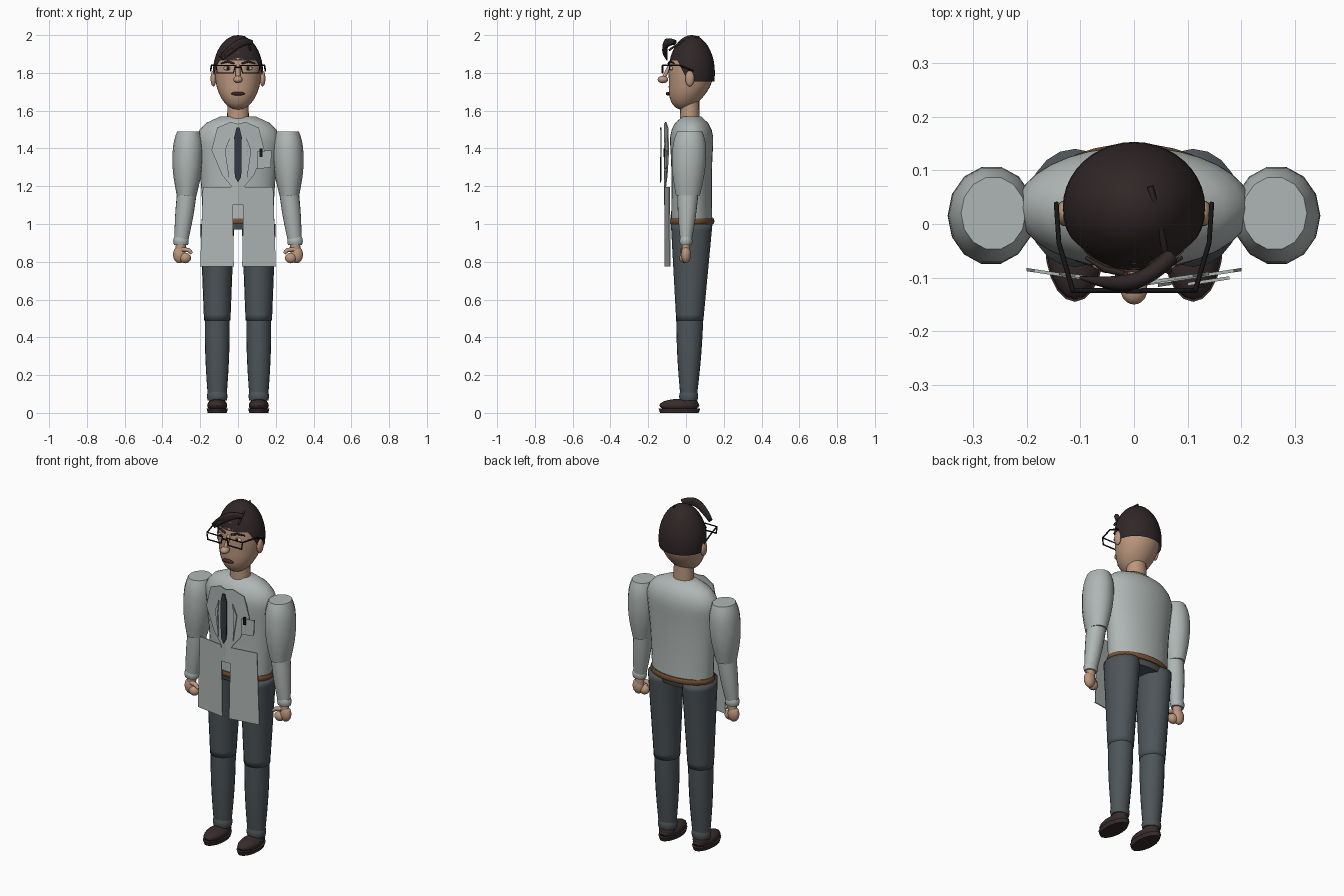
import bpy, bmesh, math
from mathutils import Matrix, Vector

cube = bpy.data.objects.get("Cube")
if cube:
    bpy.data.objects.remove(cube)


def material(name, red, green, blue):
    mat = bpy.data.materials.new(name)
    mat.use_nodes = True
    mat.diffuse_color = (red, green, blue, 1)
    shader = mat.node_tree.nodes["Principled BSDF"]
    shader.inputs["Base Color"].default_value = mat.diffuse_color
    return mat


cloth = material("pale grey cloth", .43, .47, .46)
trouser = material("slate cloth", .075, .09, .1)
hair = material("dark brown hair", .03, .02, .02)
skin = material("skin", .5, .31, .21)
leather = material("brown leather", .18, .085, .035)
shoe = material("dark shoe leather", .04, .025, .025)
navy = material("navy tie", .035, .04, .055)
black = material("black plastic", .008, .008, .009)
lip = material("dark lips", .06, .02, .02)
ivory = material("eye ivory", .55, .5, .35)


def select_only(obj):
    bpy.ops.object.select_all(action='DESELECT')
    bpy.context.view_layer.objects.active = obj
    obj.select_set(True)


def finish(bm, name, mat, smooth_angle=50):
    bmesh.ops.recalc_face_normals(bm, faces=bm.faces)
    mesh = bpy.data.meshes.new(name)
    bm.to_mesh(mesh)
    bm.free()
    mesh.materials.append(mat)
    obj = bpy.data.objects.new(name, mesh)
    bpy.context.collection.objects.link(obj)
    select_only(obj)
    bpy.ops.object.shade_smooth_by_angle(angle=math.radians(smooth_angle))
    return obj


def limb(name, mat, start, end, start_radius, end_radius, bulge=0, dome=0, sides=20, smooth_angle=50):
    """Elliptical column; bulge swells the middle, dome rounds off the last quarter."""
    bm = bmesh.new()
    steps = 16
    previous = None
    for step in range(steps + 1):
        t = step / steps
        centre = Vector(start).lerp(Vector(end), t)
        radius = Vector(start_radius).lerp(Vector(end_radius), t)
        swell = bulge * math.sin(math.pi * t)
        cap = max(0, 4 * t - 3)
        shrink = math.sqrt(1 - dome * cap * cap)
        ring = []
        for side in range(sides):
            angle = math.tau * side / sides
            offset = Vector((math.cos(angle) * (radius.x + swell), math.sin(angle) * (radius.y + swell), 0))
            ring.append(bm.verts.new(centre + offset * shrink))
        if previous:
            for side in range(sides):
                after = (side + 1) % sides
                bm.faces.new((previous[side], previous[after], ring[after], ring[side]))
        else:
            bm.faces.new(ring)
        previous = ring
    bm.faces.new(previous)
    return finish(bm, name, mat, smooth_angle)


def ball_mesh(centre, size, segments=20):
    bm = bmesh.new()
    bmesh.ops.create_uvsphere(bm, u_segments=segments, v_segments=segments // 2, radius=1)
    bmesh.ops.scale(bm, vec=Vector(size), verts=bm.verts)
    bmesh.ops.translate(bm, vec=Vector(centre), verts=bm.verts)
    return bm


def ball(name, mat, centre, size):
    return finish(ball_mesh(centre, size), name, mat)


def plate(name, mat, outline, y, slope=.15, thickness=.006):
    """Thin front plate from (x, z) points, swept back away from the centre line."""
    bm = bmesh.new()
    face = bm.faces.new([bm.verts.new((x, y + slope * abs(x), z)) for x, z in outline])
    result = bmesh.ops.extrude_face_region(bm, geom=[face])
    moved = [item for item in result["geom"] if isinstance(item, bmesh.types.BMVert)]
    bmesh.ops.translate(bm, vec=(0, thickness, 0), verts=moved)
    return finish(bm, name, mat)


def tube(name, mat, points, radius, taper=1, cyclic=False, smooth=False):
    """Round rod through the points; taper is the relative radius at the last point."""
    curve = bpy.data.curves.new(name, 'CURVE')
    curve.dimensions = '3D'
    curve.bevel_depth = radius
    curve.bevel_resolution = 1
    curve.use_fill_caps = True
    spline = curve.splines.new('NURBS' if smooth else 'POLY')
    spline.points.add(len(points) - 1)
    for point, position in zip(spline.points, points):
        point.co = (*position, 1)
    spline.points[-1].radius = taper
    spline.use_cyclic_u = cyclic
    spline.use_endpoint_u = True
    spline.order_u = 3
    curve.materials.append(mat)
    obj = bpy.data.objects.new(name, curve)
    bpy.context.collection.objects.link(obj)
    select_only(obj)
    bpy.ops.object.convert(target='MESH')
    return bpy.context.view_layer.objects.active


# Torso, hips, belt and neck
middle = .03
limb("torso", cloth, (0, middle, 1), (0, middle, 1.57), (.185, .11), (.24, .125), bulge=-.01, dome=.85, sides=32)
limb("hips", trouser, (0, middle, .97), (0, middle, 1.01), (.15, .1), (.18, .11), sides=32)
limb("belt", leather, (0, middle, 1), (0, middle, 1.03), (.19, .116), (.19, .116), bulge=.004, sides=32)
limb("neck", skin, (0, .02, 1.55), (0, .02, 1.66), (.058, .052), (.055, .05))

# Head, with the jaw pushed forward
bm = ball_mesh((0, .025, 1.8), (.122, .118, .195), segments=32)
for vert in bm.verts:
    vert.co.y -= max(0, 1.75 - vert.co.z) * .3
finish(bm, "head", skin)

# Hair cap: a dome trimmed to a hairline that drops in front of the ears
nape, forehead = 1.755, 1.865
slant = Vector((0, 1, .5))
temple = Vector((0, .01, nape))
up = Vector((0, 0, 1))
bm = ball_mesh((0, .03, 1.8), (.133, .123, .2), segments=40)
for point, normal in ((up * nape, up), (up * forehead, up), (temple, slant)):
    bmesh.ops.bisect_plane(bm, geom=bm.verts[:] + bm.edges[:] + bm.faces[:], plane_co=point, plane_no=normal)
bare = []
for face in bm.faces:
    centre = face.calc_center_median()
    in_front = (centre - temple).dot(slant) < 0
    if centre.z < nape or (in_front and centre.z < forehead):
        bare.append(face)
bmesh.ops.delete(bm, geom=bare, context='FACES')
finish(bm, "hair_cap", hair)

# Swept fringe and parting ridge
strands = 6
for strand in range(strands):
    t = strand / strands
    root = Vector((.07, -.06, 1.96)) - Vector((.03, .02, 0)) * t
    crest = Vector((.03, -.1, 1.98)) - Vector((.02, .01, .03)) * t
    sweep = Vector((-.04, -.115, 1.935)) - Vector((.01, 0, .035)) * t
    tip = Vector((-.1, -.1, 1.885)) + Vector((.02, 0, -.02)) * t
    tube("fringe_strand", hair, (root, crest, sweep, tip), .015, taper=.2, smooth=True)
tube("parting_ridge", hair, [(.03, .07, 1.99), (.05, 0, 1.985), (.065, -.09, 1.92)], .006, smooth=True)

# Nose and mouth
ball("nose_tip", skin, (0, -.122, 1.765), (.025, .028, .02))
tube("nose_bridge", skin, [(0, -.085, 1.84), (0, -.12, 1.77)], .012)
ball("lips", lip, (0, -.095, 1.69), (.036, .012, .01))

# Tie, pocket, pen and glasses bridge
plate("tie", navy, [(-.008, 1.51), (.008, 1.51), (.02, 1.46), (.017, 1.25), (0, 1.22), (-.017, 1.25), (-.02, 1.46)],
      -.138)
plate("chest_pocket", cloth, [(.1, 1.385), (.178, 1.39), (.174, 1.3), (.1, 1.29)], -.13)
plate("pen", black, [(.115, 1.4), (.13, 1.4), (.13, 1.355), (.115, 1.355)], -.137)
rim = .0045
tube("glasses_bridge", black, [(-.016, -.125, 1.83), (.016, -.125, 1.83)], rim)

# Left half of the face
lens_y = -.124
left_parts = [
    ball("left_ear", skin, (.13, .02, 1.77), (.015, .024, .042)),
    ball("left_eye", ivory, (.053, -.077, 1.824), (.024, .01, .011)),
    ball("left_pupil", black, (.053, -.087, 1.824), (.009, .004, .01)),
    tube("left_eyebrow", hair, [(.02, -.092, 1.85), (.055, -.084, 1.86), (.09, -.062, 1.85)], .006, taper=.5),
    tube("left_lens_frame", black, [(.014, lens_y, 1.84), (.116, lens_y, 1.84), (.11, lens_y, 1.8),
                                    (.024, lens_y, 1.8)], rim, cyclic=True),
    tube("left_glasses_arm", black, [(.114, lens_y, 1.84), (.14, -.035, 1.84), (.145, .04, 1.81)], rim),
]

# Left arm and hand
left_parts += [
    limb("left_upper_arm", cloth, (.272, .01, 1.15), (.262, .02, 1.49), (.052, .065), (.072, .082),
         bulge=.018, dome=.3, sides=14),
    limb("left_forearm", cloth, (.3, 0, .91), (.27, .01, 1.17), (.036, .03), (.052, .056), bulge=.004),
    limb("left_cuff", cloth, (.302, 0, .89), (.302, 0, .93), (.037, .03), (.037, .03), bulge=.004),
    limb("left_wrist", skin, (.304, 0, .85), (.302, 0, .9), (.027, .022), (.027, .022)),
    ball("left_palm", skin, (.31, 0, .838), (.034, .026, .046)),
    ball("left_fingers", skin, (.279, -.01, .82), (.03, .025, .028)),
    tube("left_thumb", skin, [(.295, -.014, .866), (.262, -.02, .862), (.244, -.02, .845)], .013, taper=.7),
]

# Left leg and shoe
leg = .11
left_parts += [
    limb("left_thigh", trouser, (leg, .02, .49), (leg, middle, 1), (.07, .072), (.09, .11), smooth_angle=100),
    limb("left_shin", trouser, (leg, .014, .09), (leg, .02, .51), (.05, .044), (.066, .072), bulge=.005),
    limb("left_trouser_hem", trouser, (leg, .014, .065), (leg, .014, .11), (.05, .046), (.05, .046), bulge=.004),
    ball("left_shoe", shoe, (leg, -.035, .04), (.053, .106, .034)),
    ball("left_shoe_heel", shoe, (leg, .012, .05), (.046, .052, .036)),
    limb("left_sole", shoe, (leg, -.035, 0), (leg, -.035, .022), (.05, .102), (.056, .11)),
]

# Left coat front: skirt panel, chest panel and lapel
left_parts += [
    plate("left_coat_skirt", cloth, [(.03, 1.195), (.186, 1.195), (.2, .775), (.022, .775)], -.118),
    plate("left_chest_panel", cloth, [(0, 1.53), (.04, 1.54), (.11, 1.51), (.14, 1.39), (.085, 1.26),
                                      (.036, 1.2), (.03, 1.1), (0, 1.1)], -.116),
    plate("left_lapel", cloth, [(.045, 1.455), (.07, 1.39), (.048, 1.24), (.052, 1.38)], -.124),
]

# Mirror every left part to the right
for part in left_parts:
    twin = part.copy()
    twin.data = part.data.copy()
    twin.name = part.name.replace("left", "right")
    twin.data.transform(Matrix.Diagonal((-1, 1, 1, 1)))
    twin.data.flip_normals()
    bpy.context.collection.objects.link(twin)
